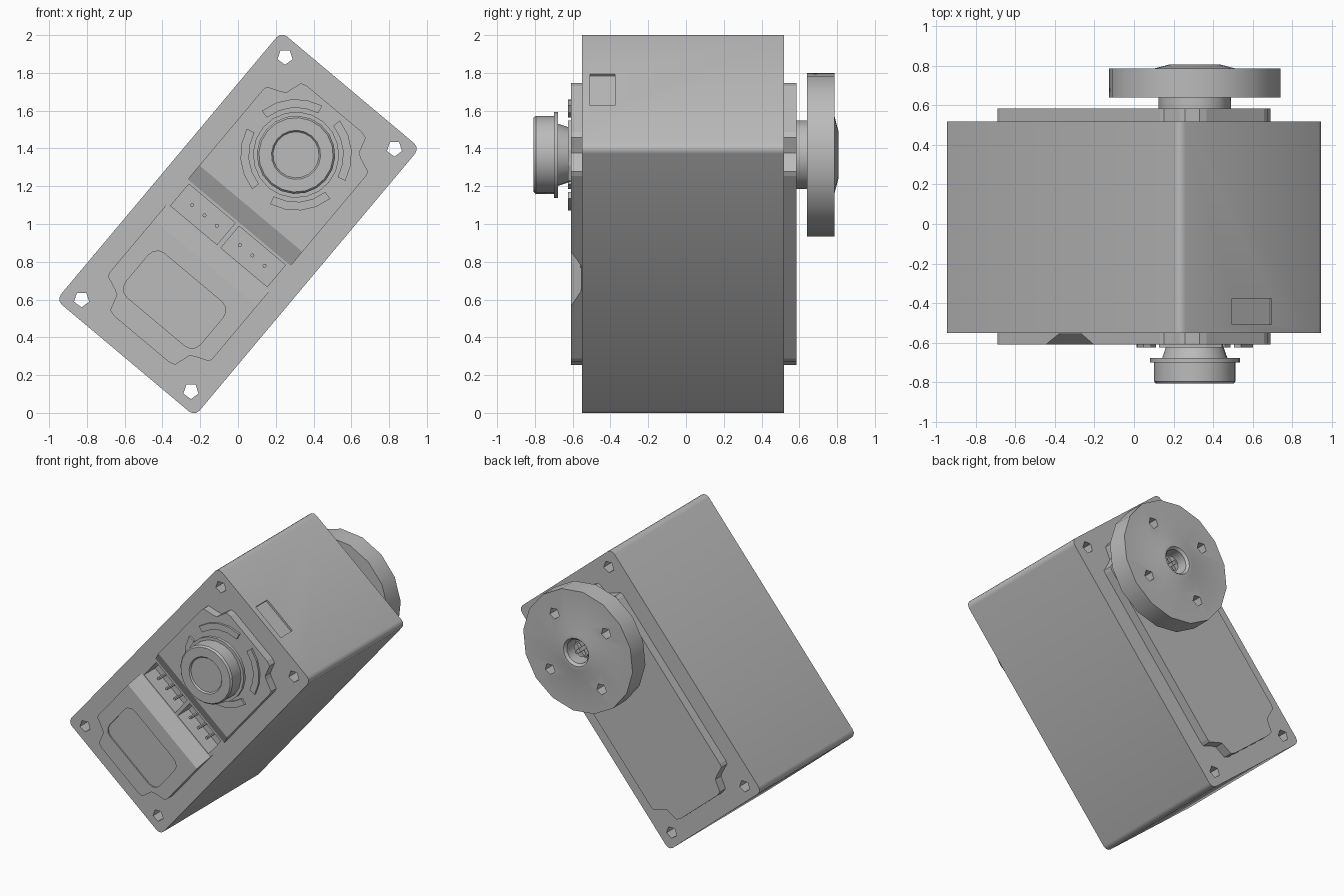
import bpy, bmesh, math
from mathutils import Matrix, Vector

if "Cube" in bpy.data.objects:
    bpy.data.objects.remove(bpy.data.objects["Cube"], do_unlink=True)

grey = bpy.data.materials.new("plain grey")
grey.use_nodes = True
grey.diffuse_color = (0.5, 0.5, 0.5, 1)
grey.node_tree.nodes["Principled BSDF"].inputs["Base Color"].default_value = (0.5, 0.5, 0.5, 1)

# Tilted frame: local x = long side, local y = short side, local z = depth to the back
TILT = math.radians(50)
C, S = math.cos(TILT), math.sin(TILT)
FRAME = Matrix(((C, S, 0, 0), (0, 0, 1, 0), (S, -C, 0, 1), (0, 0, 0, 1)))
AXIS = 0.478  # position of the output shaft along the long side


def finish(name, bm, smooth=False):
    bmesh.ops.recalc_face_normals(bm, faces=bm.faces)
    me = bpy.data.meshes.new(name)
    bm.to_mesh(me)
    bm.free()
    ob = bpy.data.objects.new(name, me)
    bpy.context.collection.objects.link(ob)
    ob.matrix_world = FRAME
    me.materials.append(grey)
    if smooth:
        smooth_shade(ob)
    return ob


def activate(ob):
    bpy.ops.object.select_all(action="DESELECT")
    ob.select_set(True)
    bpy.context.view_layer.objects.active = ob


def smooth_shade(ob):
    activate(ob)
    bpy.ops.object.shade_smooth_by_angle(angle=math.radians(35))


def loft(name, rings, smooth=False):
    """Bridge rings of points and cap both ends."""
    bm = bmesh.new()
    rows = [[bm.verts.new(p) for p in ring] for ring in rings]
    for a, b in zip(rows, rows[1:]):
        for i in range(len(a)):
            j = (i + 1) % len(a)
            bm.faces.new((a[i], a[j], b[j], b[i]))
    bm.faces.new(rows[0])
    bm.faces.new(rows[-1])
    return finish(name, bm, smooth)


def prism(name, pts, w0, w1, smooth=False):
    return loft(name, [[(u, v, w) for u, v in pts] for w in (w0, w1)], smooth)


def circle(r, n, cu=0, cv=0, phase=0):
    return [(cu + r * math.cos(phase + math.tau * i / n),
             cv + r * math.sin(phase + math.tau * i / n)) for i in range(n)]


def lathe(name, profile, n):
    return loft(name, [[(u, v, w) for u, v in circle(r, n, AXIS)] for r, w in profile], True)


def rect(u0, u1, v0, v1, r=0.0, seg=3):
    if r == 0:
        return [(u0, v0), (u1, v0), (u1, v1), (u0, v1)]
    pts = []
    for k, (cu, cv) in enumerate(((u1 - r, v1 - r), (u0 + r, v1 - r), (u0 + r, v0 + r), (u1 - r, v0 + r))):
        for i in range(seg + 1):
            a = math.pi / 2 * (k + i / seg)
            pts.append((cu + r * math.cos(a), cv + r * math.sin(a)))
    return pts


def cut(ob, *cutters):
    for cutter in cutters:
        activate(ob)
        mod = ob.modifiers.new("cut", "BOOLEAN")
        mod.operation, mod.solver, mod.object = "DIFFERENCE", "EXACT", cutter
        bpy.ops.object.modifier_apply(modifier=mod.name)
        bpy.data.objects.remove(cutter, do_unlink=True)


def sockets():
    return [prism("cutter", rect(-0.155, -0.005, v, v + 0.32), -0.7, -0.43) for v in (-0.335, 0.012)]


# Housing with four through holes, connector pockets and a shallow end window
body = prism("housing", rect(-0.927, 0.927, -0.479, 0.479, 0.04), -0.55, 0.519)
for u in (-0.838, 0.838):
    for v in (-0.378, 0.378):
        cut(body, prism("cutter", circle(0.042, 5, u, v, math.radians(140)), -1, 1))
cut(body, *sockets())
cut(body, prism("cutter", rect(0.913, 1, -0.13, 0.13), -0.508, -0.376))
smooth_shade(body)

# Raised covers with notched corners
quarter = [(0.795, 0.19), (0.785, 0.225), (0.70, 0.25), (0.685, 0.275), (0.655, 0.35), (0.63, 0.356)]
half = quarter + [(-u, v) for u, v in reversed(quarter)]
outline = half + [(u, -v) for u, v in reversed(half)]
prism("back_cover", outline, 0.50, 0.584)
front = prism("front_cover", outline, -0.609, -0.53)

# Sloped trough across the front cover, with the connector pockets in its floor
trough = [(-0.29, -0.62), (0.126, -0.62), (0.01, -0.555), (-0.165, -0.555)]
cut(front, loft("cutter", [[(u, v, w) for u, w in trough] for v in (-0.5, 0.5)]))
cut(front, *sockets())
cut(front, prism("cutter", rect(-0.675, -0.37, -0.258, 0.258, 0.06), -0.7, -0.600))

# Connector pins
for i, v in enumerate((0.08, 0.165, 0.25)):
    for side in (-1, 1):
        prism("connector_pin", circle(0.011, 6, -0.079, side * v), -0.56, -0.42)

# Four raised arcs around the front knob
for k in range(4):
    mid = math.pi / 4 + k * math.pi / 2
    angles = [mid + math.radians(a) for a in (-33, -16, 0, 16, 33)]
    arc = [(AXIS + 0.295 * math.cos(a), 0.295 * math.sin(a)) for a in angles]
    arc += [(AXIS + 0.25 * math.cos(a), 0.25 * math.sin(a)) for a in reversed(angles)]
    prism("raised_arc", arc, -0.624, -0.60)

# Front knob: tapered neck, thin flange, drum with a dished face
lathe("front_knob", [(0.135, -0.59), (0.165, -0.677), (0.228, -0.677), (0.228, -0.70),
                     (0.207, -0.70), (0.207, -0.795), (0.197, -0.807), (0.13, -0.807),
                     (0.122, -0.797)], 20)

# Output collar and round horn with a central bore
lathe("output_collar", [(0.185, 0.57), (0.185, 0.65)], 12)
horn = lathe("output_horn", [(0.435, 0.64), (0.435, 0.785), (0.21, 0.785), (0.125, 0.807),
                             (0.10, 0.807), (0.085, 0.79), (0.085, 0.69)], 16)
for k in range(4):
    a = k * math.pi / 2
    spot = (AXIS + 0.29 * math.cos(a), 0.29 * math.sin(a))
    cut(horn, prism("cutter", circle(0.04, 5, *spot), 0.6, 0.9))
smooth_shade(horn)

# Cross-slotted screw inside the bore
screw = lathe("horn_screw", [(0.06, 0.68), (0.06, 0.745)], 8)
cut(screw, prism("cutter", rect(AXIS - 0.045, AXIS + 0.045, -0.012, 0.012), 0.715, 0.8),
    prism("cutter", rect(AXIS - 0.012, AXIS + 0.012, -0.045, 0.045), 0.715, 0.8))
